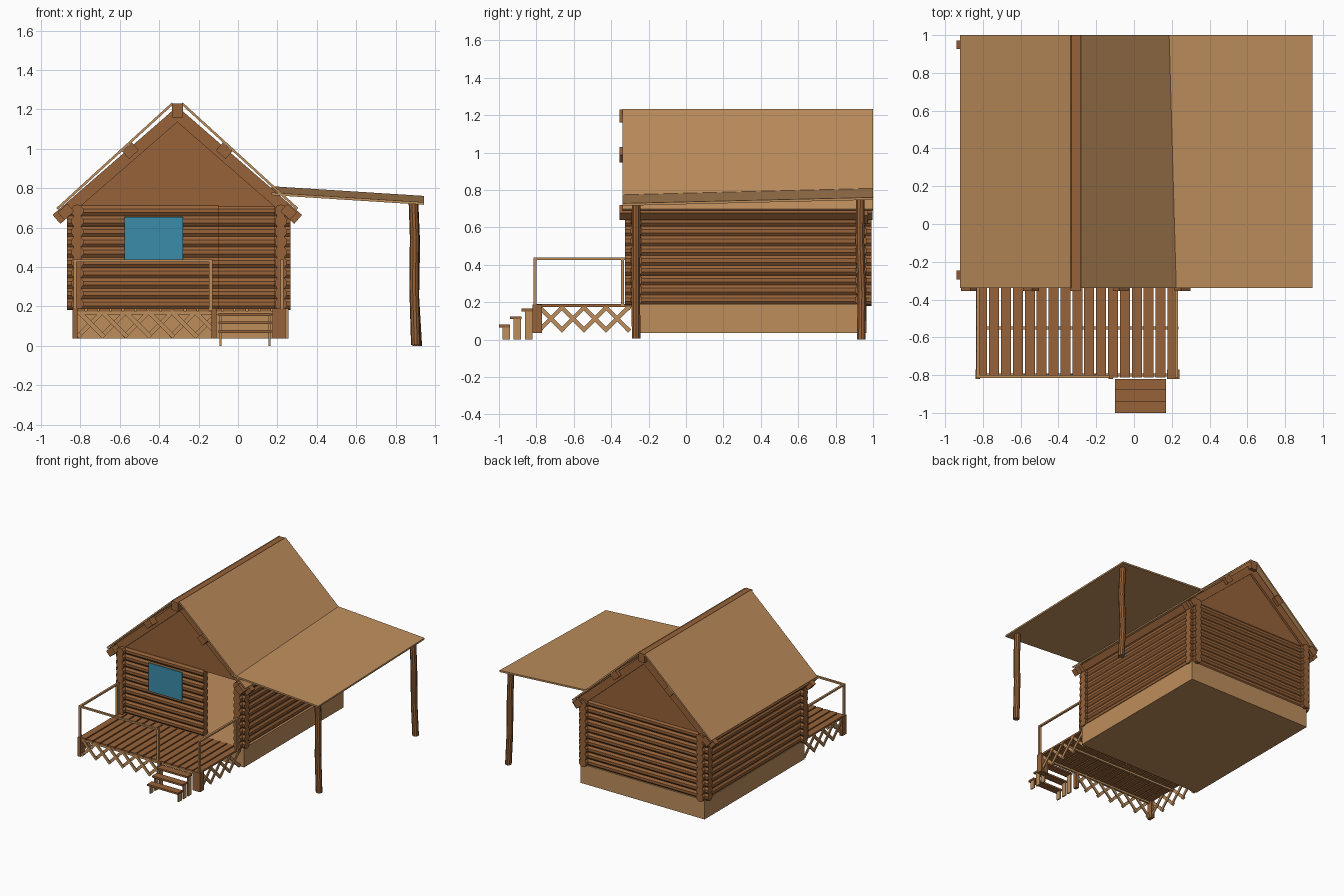
import bpy, bmesh, math
from mathutils import Vector, Matrix

if "Cube" in bpy.data.objects:
    bpy.data.objects.remove(bpy.data.objects["Cube"])

def material(name, rgb):
    m = bpy.data.materials.new(name)
    m.diffuse_color = (*rgb, 1)
    m.use_nodes = True
    m.node_tree.nodes["Principled BSDF"].inputs["Base Color"].default_value = m.diffuse_color
    return m

BROWN = material("log brown", (0.305, 0.122, 0.040))
TAN = material("light timber", (0.515, 0.270, 0.107))
BLUE = material("window blue", (0.042, 0.262, 0.392))

def frame(a, b):
    """Matrix with local z running from a to b, centred between them."""
    a, b = Vector(a), Vector(b)
    d = (b - a).normalized()
    side = Vector((1, 0, 0)) if abs(d.z) > 0.999 else d.cross(Vector((0, 0, 1))).normalized()
    up = side.cross(d)
    m = Matrix((side, up, d)).transposed().to_4x4()
    if m.determinant() < 0:
        m = Matrix((-side, up, d)).transposed().to_4x4()
    m.translation = (a + b) / 2
    return m, (b - a).length

def beam(bm, a, b, w, h):
    m, n = frame(a, b)
    bmesh.ops.create_cube(bm, size=1, matrix=m @ Matrix.Diagonal((w, h, n, 1)))

def log(bm, a, b, r, sides=10):
    m, n = frame(a, b)
    bmesh.ops.create_cone(bm, cap_ends=True, segments=sides, radius1=r, radius2=r, depth=n, matrix=m)

def box(bm, x0, x1, y0, y1, z0, z1):
    m = Matrix.Translation(((x0 + x1) / 2, (y0 + y1) / 2, (z0 + z1) / 2))
    bmesh.ops.create_cube(bm, size=1, matrix=m @ Matrix.Diagonal((x1 - x0, y1 - y0, z1 - z0, 1)))

def prism(bm, pts, move):
    vs = [bm.verts.new(p) for p in pts]
    f = bm.faces.new(vs)
    ext = bmesh.ops.extrude_face_region(bm, geom=[f], use_keep_orig=True)
    bmesh.ops.translate(bm, vec=move, verts=[v for v in ext["geom"] if isinstance(v, bmesh.types.BMVert)])
    bmesh.ops.recalc_face_normals(bm, faces=bm.faces)

def finish(bm, name, mat):
    me = bpy.data.meshes.new(name)
    bm.to_mesh(me)
    bm.free()
    me.materials.append(mat)
    ob = bpy.data.objects.new(name, me)
    bpy.context.collection.objects.link(ob)
    return ob

XL, XR, YF, YB = -0.815, 0.217, -0.265, 0.935   # wall centre lines
CX = -0.308                                     # ridge line

# foundation and floor
bm = bmesh.new()
box(bm, -0.84, 0.256, -0.29, 0.966, 0.037, 0.19)
finish(bm, "foundation", TAN)

# log walls, with a doorway left open at the front
R = 0.032
side, front, back = bmesh.new(), bmesh.new(), bmesh.new()
for i in range(10):
    z = 0.213 + 0.0525 * i
    for x in (XL, XR):
        log(side, (x, -0.325, z), (x, 0.993, z), R)
    log(front, (-0.868, YF, z), (-0.10, YF, z), R)
    log(front, (0.185, YF, z), (0.266, YF, z), R)
    log(back, (-0.868, YB, z), (0.266, YB, z), R)
finish(side, "side_log_walls", BROWN)
finish(front, "front_log_wall", BROWN)
finish(back, "back_log_wall", BROWN)

# window plate
bm = bmesh.new()
box(bm, -0.575, -0.28, -0.306, -0.298, 0.43, 0.655)
finish(bm, "window", BLUE)

# gables
bm = bmesh.new()
for y in (-0.28, 0.935):
    prism(bm, [(-0.855, y, 0.705), (0.24, y, 0.705), (CX, y, 1.18)], (0, 0.02, 0))
finish(bm, "gables", BROWN)

# rafters, purlins and roof panels, mirrored about the ridge
raft, purl, roof = bmesh.new(), bmesh.new(), bmesh.new()
box(purl, CX - 0.028, CX + 0.028, -0.355, 1.0, 1.16, 1.23)
for s in (-1, 1):
    for y in (-0.27, 0.95):
        beam(raft, (CX, y, 1.175), (CX + s * 0.613, y, 0.642), 0.045, 0.06)
    for dx, z in ((0.238, 0.99), (0.565, 0.68)):
        c = math.radians(42 * s)
        u = Vector((math.cos(c), 0, -math.sin(c))) * 0.033
        v = Vector((math.sin(c), 0, math.cos(c))) * 0.026
        p = Vector((CX + s * dx, -0.355, z))
        prism(purl, [p + u + v, p - u + v, p - u - v, p + u - v], (0, 1.353, 0))
    beam(roof, (CX + s * 0.024, 0.33, 1.23), (CX + s * 0.61, 0.33, 0.695), 1.34, 0.012)
finish(raft, "gable_rafters", BROWN)
finish(purl, "purlins", BROWN)
finish(roof, "main_roof", TAN)

# sloping side shelter roof
bm = bmesh.new()
prism(bm, [(0.17, -0.34, 0.765), (0.945, -0.34, 0.716), (0.945, 1.0, 0.748), (0.17, 1.0, 0.797)], (0, 0, 0.013))
finish(bm, "shelter_roof", TAN)

# crooked shelter posts: rings of a tube following a bent path
def bent_post(name, path, r, sides=10):
    bm = bmesh.new()
    rings = [[bm.verts.new((x + r * math.cos(math.tau * k / sides), y + r * math.sin(math.tau * k / sides), z))
              for k in range(sides)] for x, y, z in path]
    for a, b in zip(rings, rings[1:]):
        for k in range(sides):
            j = (k + 1) % sides
            bm.faces.new((a[k], a[j], b[j], b[k]))
    bm.faces.new(rings[0][::-1])
    bm.faces.new(rings[-1])
    finish(bm, name, BROWN)

bent_post("front_shelter_post", [(0.902, -0.267, 0.005), (0.893, -0.268, 0.3), (0.896, -0.267, 0.55), (0.89, -0.267, 0.722)], 0.024)
bent_post("back_shelter_post", [(0.91, 0.937, 0), (0.895, 0.94, 0.25), (0.9, 0.93, 0.52), (0.89, 0.932, 0.75)], 0.024)

# porch deck planks with joists
bm = bmesh.new()
n, x0, x1 = 17, -0.835, 0.235
p = (x1 - x0) / n
for i in range(n):
    box(bm, x0 + i * p + 0.005, x0 + (i + 1) * p - 0.005, -0.812, -0.285, 0.175, 0.19)
finish(bm, "porch_deck", BROWN)
bm = bmesh.new()
for y in (-0.80, -0.55, -0.31):
    box(bm, x0, x1, y - 0.008, y + 0.008, 0.16, 0.176)
finish(bm, "deck_joists", TAN)

# porch corner posts
bm = bmesh.new()
box(bm, 0.175, 0.24, -0.82, -0.77, 0.037, 0.189)
box(bm, -0.84, -0.815, -0.82, -0.77, 0.037, 0.189)
box(bm, -0.135, -0.11, -0.82, -0.79, 0.037, 0.189)
finish(bm, "porch_posts", BROWN)

# lattice skirts
def lattice(bm, lo, hi, place, off):
    zl, zh, step = 0.045, 0.18, 0.118
    u = lo - 0.118
    while u < hi:
        for s in (1, -1):
            a, b = max(u, lo), min(u + zh - zl, hi)
            if b - a > 0.015:
                za, zb = zl + a - u, zl + b - u
                if s < 0:
                    za, zb = zl + zh - za, zl + zh - zb
                beam(bm, place(a, za, off * s), place(b, zb, off * s), 0.008, 0.022)
        u += step

bm = bmesh.new()
lattice(bm, -0.815, -0.13, lambda u, z, o: (u, -0.803 + o, z), 0.004)
for x in (-0.828, 0.222):
    lattice(bm, -0.79, -0.30, lambda u, z, o: (x + o, u, z), 0.004)
finish(bm, "lattice_skirt", TAN)

# railings
bm = bmesh.new()
T, yf, yb = 0.016, -0.807, -0.34
for x, y in ((-0.827, yf), (-0.138, yf), (0.224, yf), (-0.827, yb), (0.224, yb)):
    beam(bm, (x, y, 0.18), (x, y, 0.43), T, T)
beam(bm, (-0.836, yf, 0.432), (-0.13, yf, 0.432), T, 0.013)
for x in (-0.827, 0.224):
    beam(bm, (x, -0.815, 0.432), (x, -0.325, 0.432), T, 0.013)
finish(bm, "porch_railings", TAN)

# steps: open treads on flat legs
tread, legs = bmesh.new(), bmesh.new()
for i, z in enumerate((0.08, 0.124, 0.166)):
    y = -1.0 + 0.06 * i
    box(tread, -0.10, 0.17, y, y + 0.06, z - 0.014, z)
    for x in (-0.093, 0.155):
        box(legs, x, x + 0.009, y + 0.018, y + 0.058, 0, z - 0.012)
finish(tread, "step_treads", BROWN)
finish(legs, "step_legs", TAN)
